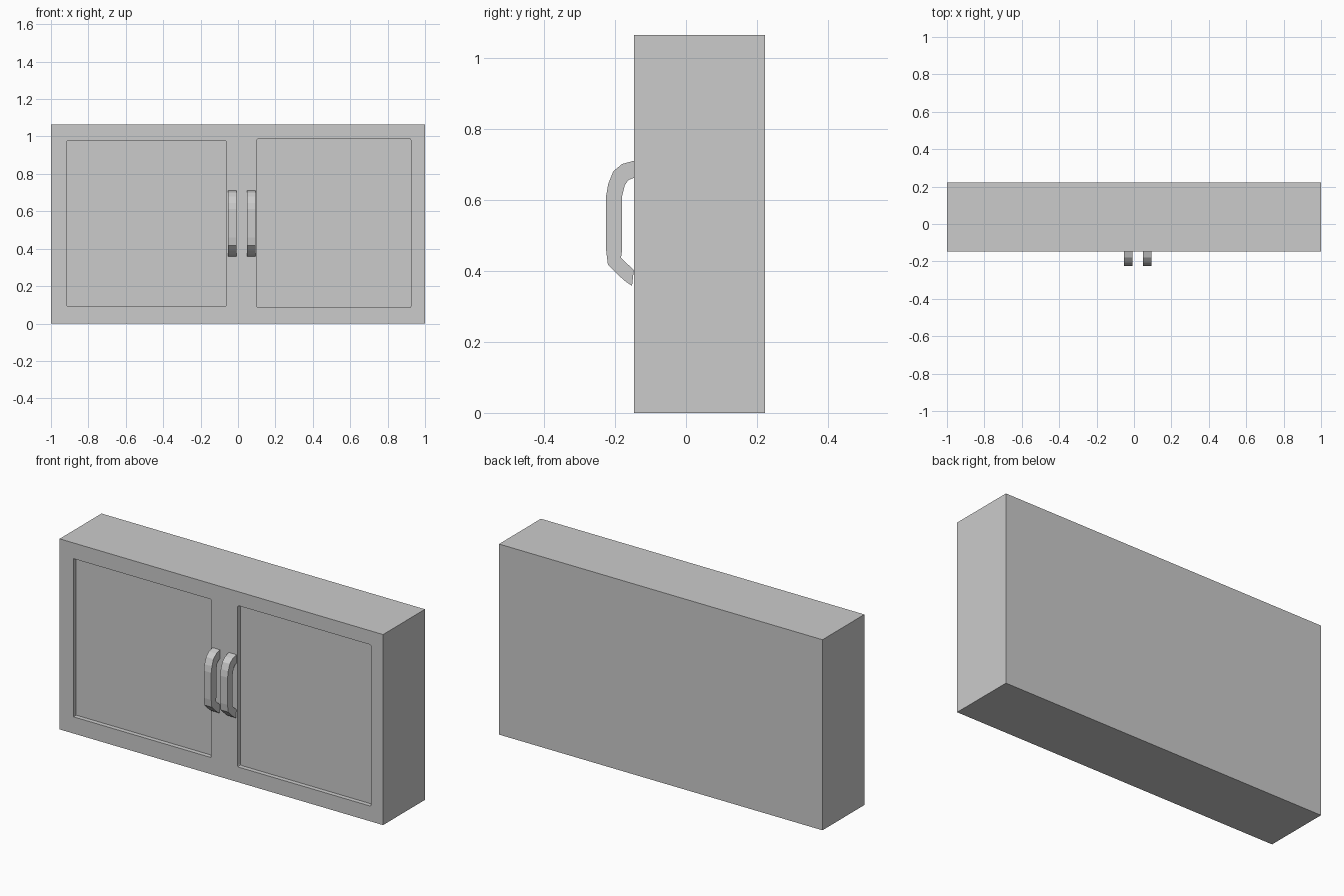
import bpy, bmesh

if "Cube" in bpy.data.objects:
    bpy.data.objects.remove(bpy.data.objects["Cube"])

FRONT, BACK, HEIGHT, RECESS = -0.147, 0.223, 1.065, 0.025


def finish(name, bm):
    bmesh.ops.recalc_face_normals(bm, faces=bm.faces)
    mesh = bpy.data.meshes.new(name)
    bm.to_mesh(mesh)
    bm.free()
    obj = bpy.data.objects.new(name, mesh)
    bpy.context.collection.objects.link(obj)
    return obj


def box(name, x0, x1, y0, y1, z0, z1, corner=0.0):
    bm = bmesh.new()
    bmesh.ops.create_cube(bm, size=1)
    for v in bm.verts:
        v.co.x = x0 if v.co.x < 0 else x1
        v.co.y = y0 if v.co.y < 0 else y1
        v.co.z = z0 if v.co.z < 0 else z1
    if corner:
        # round the corners seen from the front
        edges = [e for e in bm.edges
                 if abs(e.verts[0].co.y - e.verts[1].co.y) > 1e-4]
        bmesh.ops.bevel(bm, geom=edges, offset=corner, segments=2,
                        profile=0.5, affect='EDGES')
    return finish(name, bm)


def handle(name, x0, x1):
    # side profile (y, z) of the pull, extruded along x
    profile = [(-0.147, 0.710), (-0.180, 0.701), (-0.205, 0.680),
               (-0.219, 0.645), (-0.225, 0.611), (-0.225, 0.459),
               (-0.220, 0.417), (-0.194, 0.391), (-0.169, 0.369),
               (-0.152, 0.358), (-0.147, 0.402), (-0.183, 0.437),
               (-0.180, 0.459), (-0.180, 0.611), (-0.172, 0.642),
               (-0.162, 0.656), (-0.147, 0.662)]
    bm = bmesh.new()
    face = bm.faces.new([bm.verts.new((x0, y, z)) for y, z in profile])
    new = bmesh.ops.extrude_face_region(bm, geom=[face], use_keep_orig=True)
    moved = [g for g in new["geom"] if isinstance(g, bmesh.types.BMVert)]
    bmesh.ops.translate(bm, verts=moved, vec=(x1 - x0, 0, 0))
    return finish(name, bm)


# cabinet body
body = box("cabinet_body", -1, 1, FRONT, BACK, 0, HEIGHT)

# recessed door panels
for side, x0, x1, z0, z1, corner in (("left", -0.915, -0.063, 0.093, 0.977, 0),
                                     ("right", 0.10, 0.925, 0.085, 0.987, 0.008)):
    cutter = box(side + "_panel_cutter", x0, x1, FRONT - 0.1,
                 FRONT + RECESS, z0, z1, corner)
    cutter.hide_render = True
    cutter.hide_set(True)
    mod = body.modifiers.new(side + "_panel", 'BOOLEAN')
    mod.operation = 'DIFFERENCE'
    mod.solver = 'EXACT'
    mod.object = cutter

# door pulls
handle("left_handle", -0.054, -0.008)
handle("right_handle", 0.047, 0.093)
